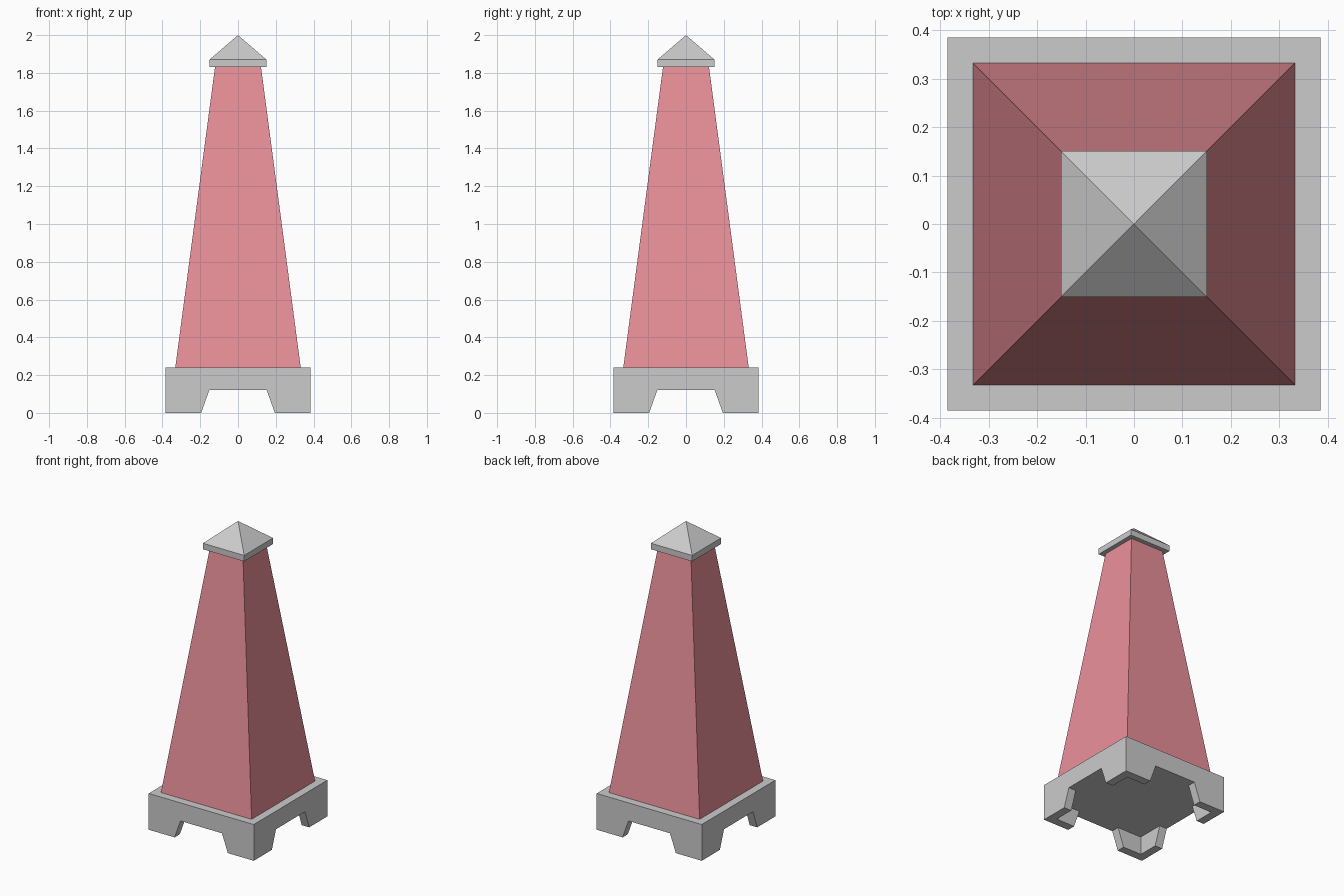
import bpy, bmesh
from math import radians, sqrt
from mathutils import Matrix

if "Cube" in bpy.data.objects:
    bpy.data.objects.remove(bpy.data.objects["Cube"])

red = bpy.data.materials.new("red_paint")
red.diffuse_color = (0.82, 0.28, 0.32, 1)
red.use_nodes = True
red.node_tree.nodes["Principled BSDF"].inputs["Base Color"].default_value = red.diffuse_color


def finish(bm, name, mat=None):
    bmesh.ops.remove_doubles(bm, verts=bm.verts, dist=1e-5)
    bmesh.ops.recalc_face_normals(bm, faces=bm.faces)
    mesh = bpy.data.meshes.new(name)
    bm.to_mesh(mesh)
    bm.free()
    if mat:
        mesh.materials.append(mat)
    obj = bpy.data.objects.new(name, mesh)
    bpy.context.collection.objects.link(obj)
    return obj


def square_taper(name, half_low, half_high, z0, z1, mat=None):
    """Square frustum, or pyramid when half_high is 0."""
    bm = bmesh.new()
    m = Matrix.Translation((0, 0, (z0 + z1) / 2)) @ Matrix.Rotation(radians(45), 4, 'Z')
    bmesh.ops.create_cone(bm, cap_ends=True, segments=4, radius1=half_low * sqrt(2),
                          radius2=half_high * sqrt(2), depth=z1 - z0, matrix=m)
    return finish(bm, name, mat)


# Footed base: hollow underside, L-shaped corner feet with slanted ends
O, I = 0.385, 0.33          # outer and inner half widths
T, B = 0.152, 0.195         # notch half width at its top and bottom
N, H = 0.12, 0.24           # notch height, base height
side_faces = [
    # outer wall with notch
    [(O, -O, H), (O, -O, 0), (O, -B, 0), (O, -T, N), (O, T, N), (O, B, 0), (O, O, 0), (O, O, H)],
    # slanted foot ends
    [(O, B, 0), (O, T, N), (I, T, N), (I, B, 0)],
    [(O, -B, 0), (O, -T, N), (I, -T, N), (I, -B, 0)],
    # inner foot walls
    [(I, B, 0), (I, T, N), (I, I, N), (I, I, 0)],
    [(I, -B, 0), (I, -T, N), (I, -I, N), (I, -I, 0)],
    # foot sole
    [(O, O, 0), (O, B, 0), (I, B, 0), (I, I, 0), (B, I, 0), (B, O, 0)],
]
ceiling_part = [(I, -T, N), (O, -T, N), (O, T, N), (I, T, N), (I, I, N)]

bm = bmesh.new()
ceiling, top = [], []
for k in range(4):
    rot = Matrix.Rotation(radians(90 * k), 4, 'Z')

    def turned(points):
        return [bm.verts.new(rot @ bm.verts.new(p).co) for p in points]

    for pts in side_faces:
        bm.faces.new(turned(pts))
    ceiling += turned(ceiling_part)
    top += turned([(O, O, H)])
bm.faces.new(ceiling)
bm.faces.new(top)
bmesh.ops.delete(bm, geom=[v for v in bm.verts if not v.link_faces], context='VERTS')
finish(bm, "footed_base")

# Tapered shaft
square_taper("shaft", 0.332, 0.122, H, 1.83, red)

# Cap slab and pointed roof
square_taper("cap_slab", 0.151, 0.151, 1.83, 1.87)
square_taper("cap_point", 0.151, 0, 1.87, 2.0)
